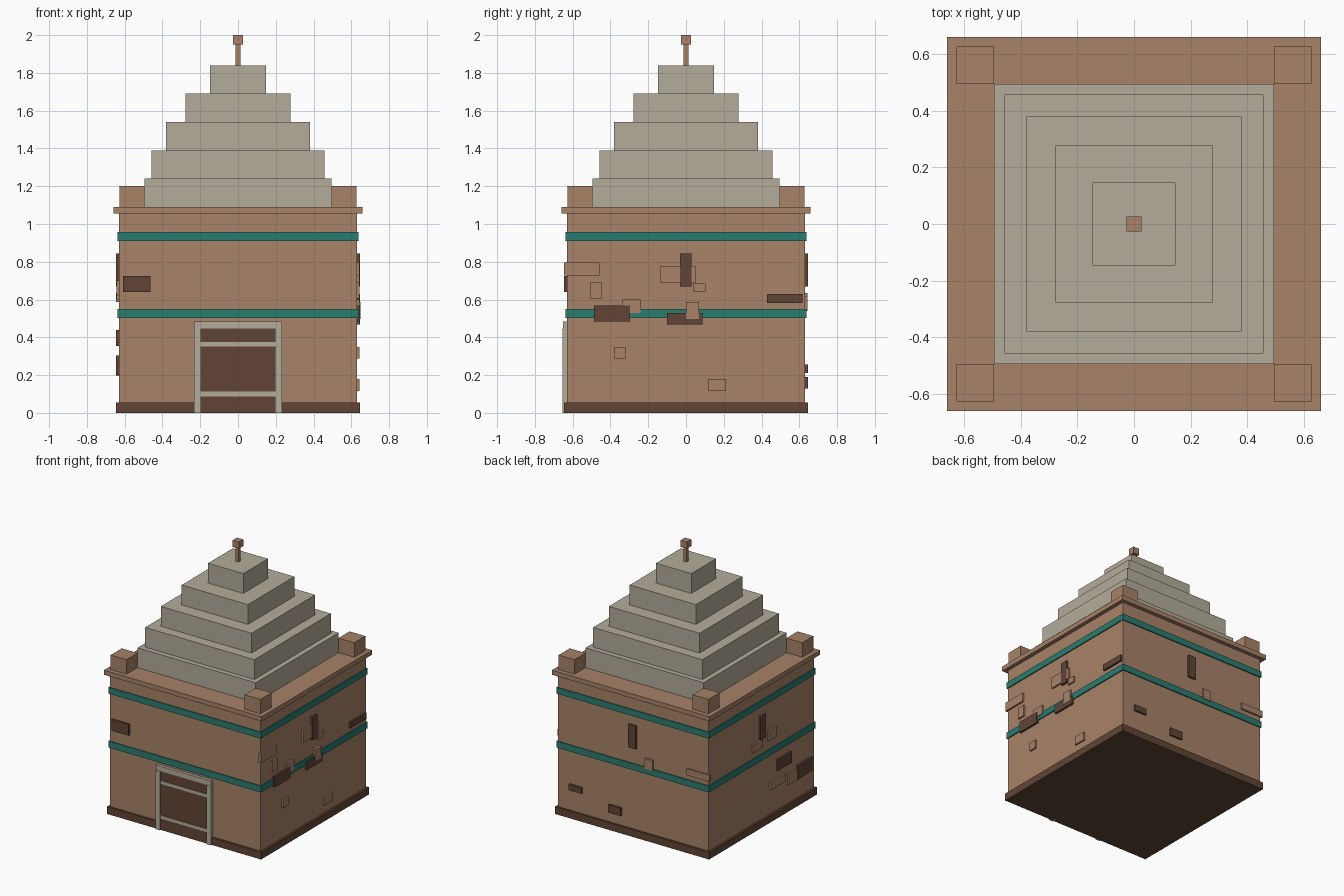
import bpy


def material(name, rgb):
    # sRGB 0-255 to linear
    lin = [((c / 255 + 0.055) / 1.055) ** 2.4 for c in rgb]
    m = bpy.data.materials.new(name)
    m.diffuse_color = (*lin, 1)
    return m


CLAY = material("clay", (168, 130, 104))
STONE = material("pale stone", (180, 172, 155))
TEAL = material("teal trim", (42, 124, 112))
DARK = material("dark brown", (97, 69, 53))


def box(name, x, y, z, mat):
    """Box from (low, high) ranges on each axis."""
    bpy.ops.mesh.primitive_cube_add(size=1)
    o = bpy.context.object
    o.name = name
    for v in o.data.vertices:
        for i, (lo, hi) in enumerate((x, y, z)):
            v.co[i] = lo if v.co[i] < 0 else hi
    o.data.materials.append(mat)
    return o


def slab(name, half, z0, z1, mat):
    return box(name, (-half, half), (-half, half), (z0, z1), mat)


# Walls, plinth, trim bands and cornice
slab("walls", 0.63, 0.01, 1.06, CLAY)
slab("plinth", 0.645, 0, 0.055, DARK)
slab("lower_band", 0.638, 0.502, 0.55, TEAL)
slab("upper_band", 0.638, 0.91, 0.957, TEAL)
slab("cornice", 0.66, 1.055, 1.09, CLAY)

# Corner blocks on the cornice
for sx in (-1, 1):
    for sy in (-1, 1):
        box("corner_block", sorted((sx * 0.495, sx * 0.627)),
            sorted((sy * 0.495, sy * 0.627)), (1.09, 1.2), CLAY)

# Stepped roof
for i, half in enumerate((0.495, 0.457, 0.38, 0.277, 0.147)):
    slab("roof_step", half, 1.09 + 0.15 * i, 1.24 + 0.15 * i, STONE)

# Finial
slab("finial_post", 0.013, 1.84, 1.96, CLAY)
slab("finial_cap", 0.026, 1.95, 2.0, CLAY)

# Door with frame and rails
box("door", (-0.2, 0.2), (-0.646, -0.62), (0, 0.45), DARK)
for s in (-1, 1):
    box("door_post", sorted((s * 0.195, s * 0.232)), (-0.655, -0.62), (0, 0.447), STONE)
box("door_lintel", (-0.232, 0.232), (-0.652, -0.62), (0.447, 0.485), STONE)
for z in (0.1, 0.363):
    box("door_rail", (-0.195, 0.195), (-0.651, -0.62), (z - 0.012, z + 0.012), STONE)

# Wall plates: (low, high along the wall, bottom, top, colour, outer distance)
RIGHT = [
    (-0.645, -0.457, 0.727, 0.795, CLAY, 0.643),
    (-0.507, -0.445, 0.605, 0.69, CLAY, 0.643),
    (-0.138, 0.05, 0.69, 0.775, CLAY, 0.643),
    (-0.032, 0.028, 0.668, 0.843, DARK, 0.646),
    (0.04, 0.103, 0.64, 0.685, CLAY, 0.643),
    (-0.34, -0.24, 0.53, 0.6, CLAY, 0.643),
    (-0.487, -0.297, 0.483, 0.568, DARK, 0.646),
    (-0.1, 0.088, 0.467, 0.53, DARK, 0.646),
    (0.0, 0.068, 0.497, 0.587, CLAY, 0.648),
    (0.428, 0.618, 0.583, 0.63, DARK, 0.645),
    (-0.38, -0.317, 0.287, 0.35, CLAY, 0.643),
    (0.117, 0.212, 0.117, 0.18, CLAY, 0.643),
]
LEFT = [
    (-0.035, 0.028, 0.668, 0.843, DARK, 0.645),
    (0.0, 0.11, 0.6, 0.66, CLAY, 0.643),
    (-0.165, -0.075, 0.62, 0.7, CLAY, 0.643),
    (-0.345, -0.18, 0.355, 0.44, DARK, 0.645),
    (-0.59, -0.42, 0.2, 0.305, DARK, 0.645),
    (-0.275, -0.095, 0.24, 0.295, CLAY, 0.643),
    (-0.415, -0.315, 0.195, 0.27, CLAY, 0.643),
]
BACK = [
    (-0.03, 0.035, 0.668, 0.843, DARK, 0.645),
    (0.425, 0.53, 0.21, 0.255, DARK, 0.645),
    (0.095, 0.2, 0.13, 0.19, DARK, 0.645),
    (-0.17, -0.1, 0.54, 0.62, CLAY, 0.643),
    (-0.645, -0.455, 0.587, 0.635, CLAY, 0.643),
]
FRONT = [(-0.608, -0.463, 0.64, 0.725, DARK, 0.645)]

for side, plates, axis, sign in (("right", RIGHT, 0, 1), ("left", LEFT, 0, -1),
                                 ("back", BACK, 1, 1), ("front", FRONT, 1, -1)):
    for a, b, z0, z1, mat, out in plates:
        depth = sorted((sign * 0.625, sign * out))
        x, y = (depth, (a, b)) if axis == 0 else ((a, b), depth)
        kind = "shutter" if mat is DARK else "brick"
        box(f"{side}_{kind}", x, y, (z0, z1), mat)
